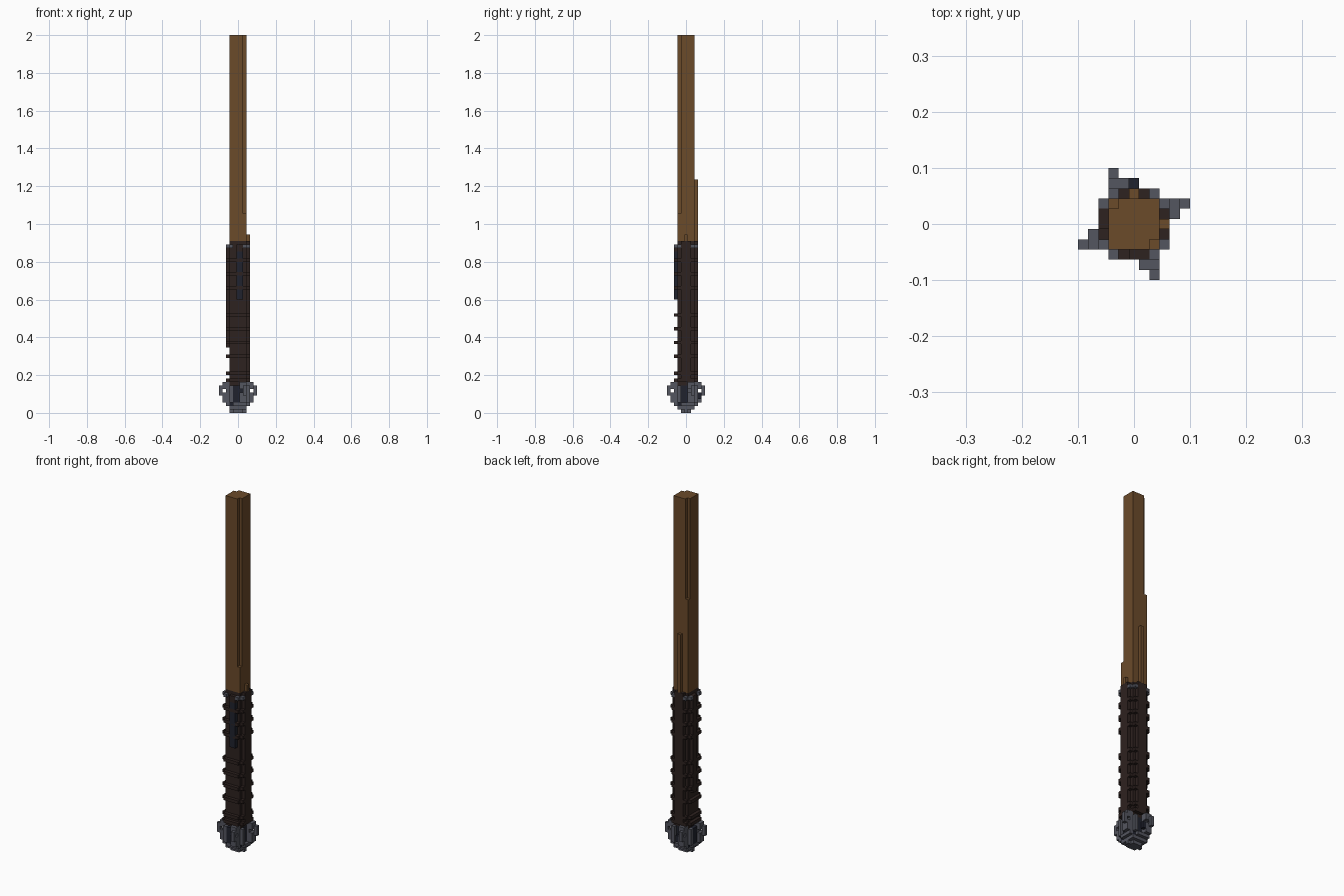
import bpy
import bmesh
from mathutils import Matrix, Vector
from math import pi

if "Cube" in bpy.data.objects:
    bpy.data.objects.remove(bpy.data.objects["Cube"])

V = 2 / 110  # edge of one small block


def material(name, rgb):
    m = bpy.data.materials.new(name)
    m.use_nodes = True
    m.diffuse_color = (*rgb, 1)
    m.node_tree.nodes["Principled BSDF"].inputs["Base Color"].default_value = (*rgb, 1)
    return m


wood = material("brown wood", (0.147, 0.069, 0.023))
leather = material("dark leather", (0.027, 0.016, 0.014))
iron = material("grey iron", (0.088, 0.092, 0.115))
navy = material("dark navy", (0.014, 0.016, 0.027))


def blocks(name, mat, boxes, turns=(0,)):
    """Boxes as inclusive block ranges in x and y, and (bottom, top) levels in z."""
    bm = bmesh.new()
    for t in turns:
        spin = Matrix.Rotation(t * pi / 2, 4, "Z")
        for x0, x1, y0, y1, z0, z1 in boxes:
            size = Vector((x1 - x0 + 1, y1 - y0 + 1, z1 - z0)) * V
            mid = Vector((x0 + x1, y0 + y1, z0 + z1)) * V / 2
            bmesh.ops.create_cube(bm, size=1, matrix=spin @ Matrix.Translation(mid)
                                  @ Matrix.Diagonal((*size, 1)))
    mesh = bpy.data.meshes.new(name)
    bm.to_mesh(mesh)
    bm.free()
    mesh.materials.append(mat)
    ob = bpy.data.objects.new(name, mesh)
    bpy.context.collection.objects.link(ob)
    return ob


ALL = range(4)

# Wooden shaft, with two opposite corners notched at different heights
blocks("shaft", wood, [
    (-2, 2, -1, 1, 50, 110),
    (-2, 1, -2, -2, 50, 110), (2, 2, -2, -2, 50, 58),
    (-1, 2, 2, 2, 50, 110), (-2, -2, 2, 2, 50, 79),
])
blocks("shaft_splints", wood, [(0, 0, 3, 3, 50, 68), (3, 3, 0, 0, 50, 52)])

# Leather grip with raised strips and stepped bands
blocks("grip", leather, [(-2, 2, -2, 2, 8, 50)])
blocks("grip_strips", leather, [
    (3, 3, -1, 1, 9, 50), (-1, 1, 3, 3, 9, 50), (-3, -3, 0, 1, 19, 49)])
blocks("front_strip", navy, [(0, 1, -3, -3, 33, 47)])
blocks("front_strip_end", leather, [(0, 1, -3, -3, 47, 49)])
blocks("grip_bands", leather,
       [(3, 3, -2, 2, k, k + 1) for k in (9, 11, 16, 20, 24, 28, 36, 40, 44)], ALL)

# Iron studs at the top of the grip
blocks("collar_studs", iron, [(3, 3, 2, 2, 48, 49), (3, 3, -2, -2, 48, 49)], ALL)

# Pommel: dark core, stepped base
blocks("pommel_core", navy, [(-2, 2, -2, 2, 2, 8), (-3, -3, 0, 1, 3, 8),
                             (-1, 1, -3, -3, 3, 8), (0, 0, 4, 4, 4, 6)])
blocks("pommel_base", iron, [(-1, 1, -1, 1, 0, 2), (-2, 2, 0, 0, 0, 1)])
blocks("pommel_rim", iron, [(2, 2, -2, 2, 1, 2), (3, 3, -1, 2, 2, 3)], ALL)

# Four swirling flanges around the pommel
blocks("pommel_flanges", iron, [
    (3, 3, 1, 2, 2, 9), (4, 4, 1, 2, 3, 6), (4, 4, 1, 2, 7, 9),
    (5, 5, 2, 2, 5, 8), (3, 3, -2, -2, 3, 8),
], ALL)
